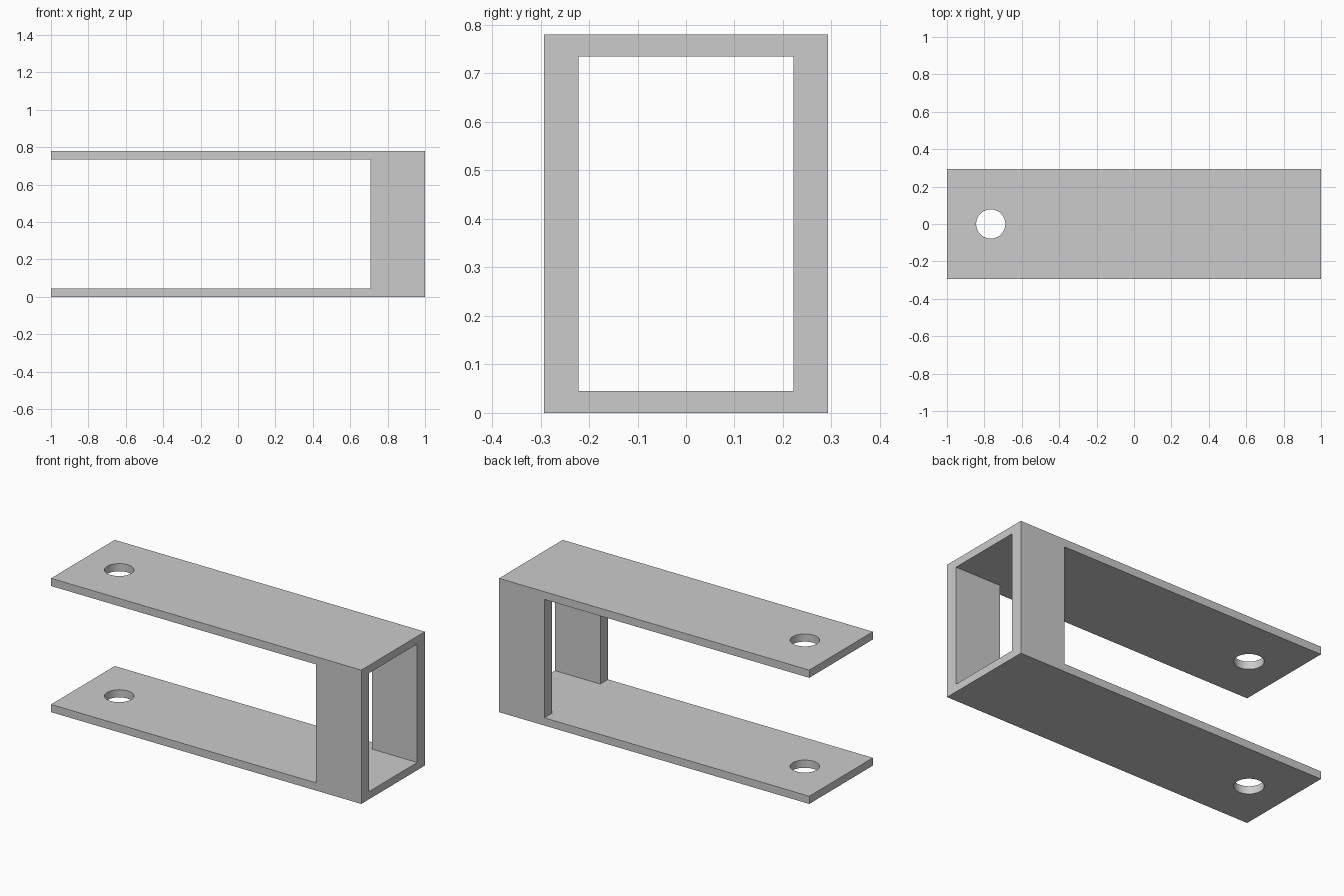
import bpy, bmesh, math

if "Cube" in bpy.data.objects:
    bpy.data.objects.remove(bpy.data.objects["Cube"])

HEIGHT, HALF_W, PLATE = 0.78, 0.293, 0.045
POST_X, WINDOW_Y = 0.708, 0.222
HOLE_X, HOLE_R = -0.766, 0.078


def prism(name, outline, z0, z1):
    """Extrude a plan outline from z0 up to z1."""
    bm = bmesh.new()
    face = bm.faces.new([bm.verts.new((x, y, z0)) for x, y in outline])
    top = bmesh.ops.extrude_face_region(bm, geom=[face])["geom"]
    bmesh.ops.translate(bm, vec=(0, 0, z1 - z0),
                        verts=[v for v in top if isinstance(v, bmesh.types.BMVert)])
    bmesh.ops.recalc_face_normals(bm, faces=bm.faces)
    mesh = bpy.data.meshes.new(name)
    bm.to_mesh(mesh)
    bm.free()
    obj = bpy.data.objects.new(name, mesh)
    bpy.context.collection.objects.link(obj)
    return obj


def cut(target, cutter):
    """Subtract the cutter, then discard it."""
    cutter.hide_render = True
    mod = target.modifiers.new("cut", "BOOLEAN")
    mod.operation, mod.solver, mod.object = "DIFFERENCE", "EXACT", cutter
    bpy.context.view_layer.objects.active = target
    bpy.ops.object.modifier_apply(modifier=mod.name)
    bpy.data.objects.remove(cutter)


# Solid block of the clevis bracket
bracket = prism("clevis_bracket",
                [(-1, -HALF_W), (1, -HALF_W), (1, HALF_W), (-1, HALF_W)], 0, HEIGHT)

# Gap between the two arms, narrowing to the window between the posts
half = [(-1.2, -0.5), (POST_X, -0.5), (POST_X, -WINDOW_Y), (1.2, -WINDOW_Y)]
gap = half + [(x, -y) for x, y in reversed(half)]
cut(bracket, prism("gap_cutter", gap, PLATE, HEIGHT - PLATE))

# Pin hole through both arms
N = 48
circle = [(HOLE_X + HOLE_R * math.cos(2 * math.pi * i / N),
           HOLE_R * math.sin(2 * math.pi * i / N)) for i in range(N)]
cut(bracket, prism("hole_cutter", circle, -0.2, HEIGHT + 0.2))

# Smooth hole walls, sharp edges elsewhere
bpy.ops.object.select_all(action="DESELECT")
bracket.select_set(True)
bpy.context.view_layer.objects.active = bracket
bpy.ops.object.shade_smooth_by_angle(angle=math.radians(30))
